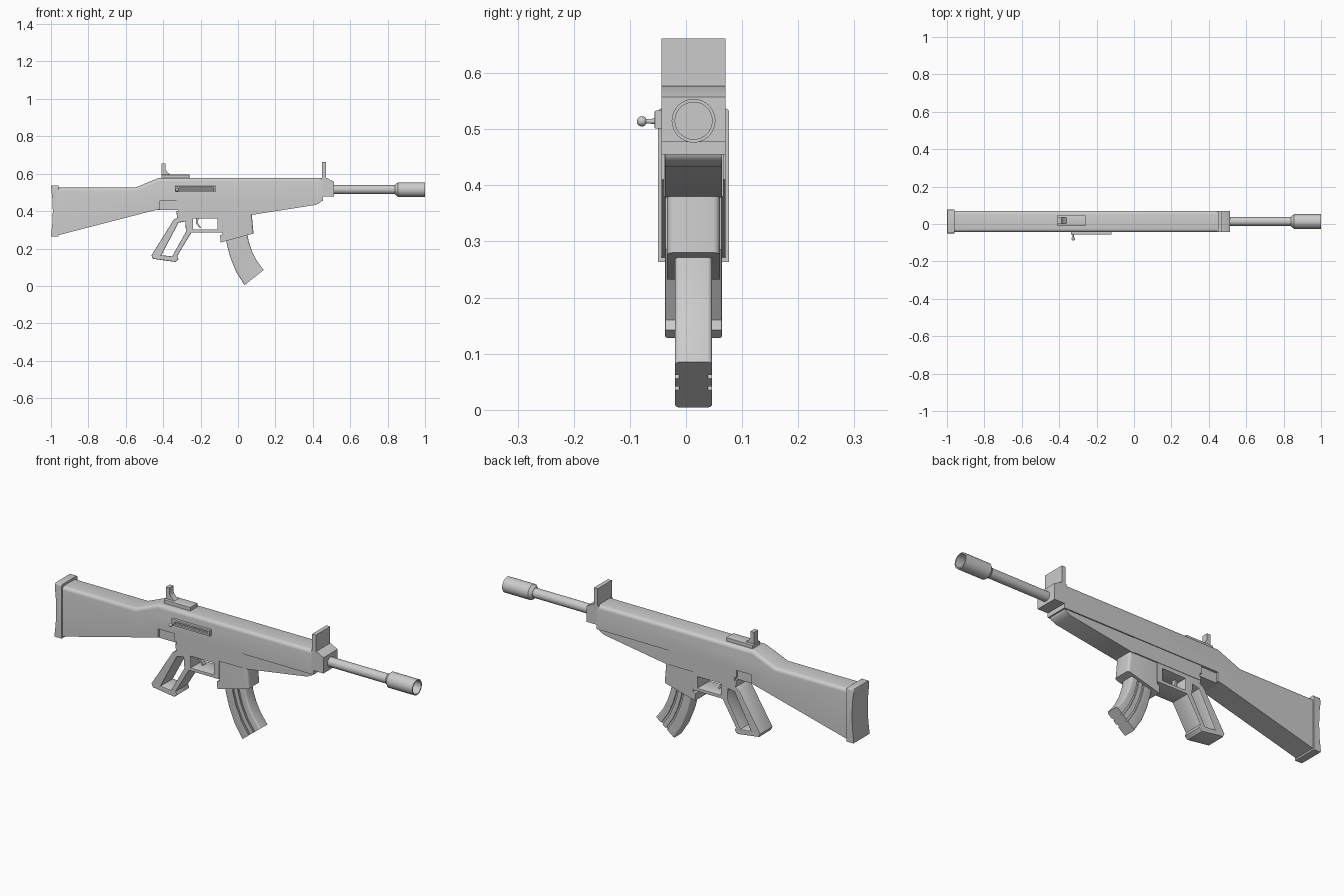
import bpy, bmesh, math
from mathutils import Vector

if "Cube" in bpy.data.objects:
    bpy.data.objects.remove(bpy.data.objects["Cube"])

CY = 0.0135   # centre plane of the body
AX = 0.515    # barrel axis height


def finish(ob):
    bpy.ops.object.select_all(action='DESELECT')
    ob.select_set(True)
    bpy.context.view_layer.objects.active = ob
    bpy.ops.object.shade_smooth_by_angle(angle=math.radians(35))
    return ob


def from_bm(name, bm):
    bmesh.ops.recalc_face_normals(bm, faces=bm.faces)
    me = bpy.data.meshes.new(name)
    bm.to_mesh(me)
    bm.free()
    ob = bpy.data.objects.new(name, me)
    bpy.context.collection.objects.link(ob)
    return finish(ob)


def prism(name, pts, half, bevel=0.0, pick=None, cy=CY, seg=3):
    """Side profile (x, z) extruded across y; bevels picked edges."""
    bm = bmesh.new()
    a = [bm.verts.new((x, cy - half, z)) for x, z in pts]
    b = [bm.verts.new((x, cy + half, z)) for x, z in pts]
    bm.faces.new(a)
    bm.faces.new(b[::-1])
    n = len(pts)
    for i in range(n):
        j = (i + 1) % n
        bm.faces.new((a[i], b[i], b[j], a[j]))
    bmesh.ops.recalc_face_normals(bm, faces=bm.faces)
    if bevel:
        edges = [e for e in bm.edges if pick is None or pick(e.verts[0].co, e.verts[1].co)]
        bmesh.ops.bevel(bm, geom=edges, offset=bevel, segments=seg, profile=0.5,
                        affect='EDGES', clamp_overlap=True)
    return from_bm(name, bm)


def frame(name, loops, half, bevel, cy=CY):
    """Side profile with holes, made from a filled flat curve."""
    cu = bpy.data.curves.new(name, 'CURVE')
    cu.dimensions = '2D'
    cu.fill_mode = 'BOTH'
    cu.extrude = half - bevel
    cu.bevel_depth = bevel
    cu.bevel_resolution = 1
    cu.offset = -bevel
    for pts in loops:
        s = cu.splines.new('POLY')
        s.points.add(len(pts) - 1)
        for p, (x, z) in zip(s.points, pts):
            p.co = (x, z, 0, 1)
        s.use_cyclic_u = True
    tmp = bpy.data.objects.new(name + "_curve", cu)
    bpy.context.collection.objects.link(tmp)
    dg = bpy.context.evaluated_depsgraph_get()
    me = bpy.data.meshes.new_from_object(tmp.evaluated_get(dg))
    bpy.data.objects.remove(tmp)
    for v in me.vertices:
        x, z, d = v.co
        v.co = (x, cy - d, z)
    ob = bpy.data.objects.new(name, me)
    bpy.context.collection.objects.link(ob)
    return finish(ob)


def lathe(name, profile, origin, axis, steps=32):
    """(distance, radius) profile turned around an axis."""
    bm = bmesh.new()
    axis = Vector(axis)
    side = axis.cross(Vector((0, 0, 1))).normalized()
    vs = [bm.verts.new(Vector(origin) + axis * d + side * r) for d, r in profile]
    es = [bm.edges.new(p) for p in zip(vs, vs[1:])]
    bmesh.ops.spin(bm, geom=vs + es, cent=origin, axis=axis,
                   angle=math.tau, steps=steps, use_merge=True)
    bmesh.ops.remove_doubles(bm, verts=bm.verts, dist=1e-5)
    return from_bm(name, bm)


def rect(x0, x1, z0, z1):
    return [(x0, z0), (x1, z0), (x1, z1), (x0, z1)]


def top_rim(p, q):
    return abs(p.y - q.y) < 1e-5 and p.z > 0.5 and q.z > 0.5


# Stock and upper body
prism("upper_body", [(-.965, .27), (-.965, .525), (-.55, .525), (-.425, .577), (.455, .577),
                     (.455, .455), (-.42, .455), (-.42, .41), (-.455, .402)],
      .057, .018, top_rim, seg=4)
prism("butt_pad", [(-.96, .263), (-.998, .263), (-1, .27), (-.993, .33), (-.99, .4), (-.993, .47),
                   (-1, .53), (-.998, .537), (-.96, .537)], .0635, .007, top_rim)

# Front block and front sight
prism("front_block", [(.445, .477), (.512, .477), (.512, .557), (.475, .577), (.445, .577)], .057)
prism("front_sight", rect(.449, .47, .57, .662), .057)

# Handguard
prism("handguard", [(.05, .47), (.05, .378), (.075, .38), (.415, .433), (.44, .445), (.447, .455),
                    (.447, .485)], .051)

# Lower receiver with recessed rear filler
prism("lower_receiver", [(-.33, .46), (.055, .46), (.055, .38), (-.32, .38), (-.32, .415),
                         (-.33, .415)], .053)
prism("receiver_filler", rect(-.43, -.31, .405, .46), .045)

# Open grip and trigger guard
frame("grip_and_guard", [
    [(-.33, .4), (-.08, .4), (-.08, .285), (-.25, .285), (-.325, .16), (-.318, .142), (-.335, .128),
     (-.455, .145), (-.463, .163), (-.345, .352), (-.325, .365)],
    [(-.318, .338), (-.282, .345), (-.278, .29), (-.352, .158), (-.41, .164)],
    rect(-.24, -.11, .302, .36)], .051, .004)
prism("trigger", [(-.225, .37), (-.212, .37), (-.213, .335), (-.197, .312), (-.203, .308),
                  (-.224, .332)], .01)

# Magazine well
prism("magazine_well", [(-.082, .4), (-.082, .277), (-.096, .27), (-.093, .232), (.083, .28),
                        (.072, .4)], .047, .012,
      lambda p, q: abs(p.y - q.y) < 1e-5 and p.x > .07 and q.x > .07)

# Curved magazine: core plus raised ribs with grooves between
REAR = [(-.068, .27), (-.058, .215), (-.042, .155), (-.01, .075), (.035, .004)]
FRONT = [(.047, .29), (.058, .235), (.075, .185), (.1, .135), (.137, .085)]


def mag_strip(t0, t1):
    def row(t):
        return [(r[0] + (f[0] - r[0]) * t, r[1] + (f[1] - r[1]) * t) for r, f in zip(REAR, FRONT)]
    return row(t0) + row(t1)[::-1]


prism("magazine_core", mag_strip(.02, .98), .026)
for i, (t0, t1) in enumerate([(0, .38), (.46, .64), (.72, 1)]):
    outer = {0: REAR, 2: FRONT}.get(i)

    def on_outer(p, q):
        return outer and abs(p.y - q.y) < 1e-5 and all(
            any(math.hypot(v.x - x, v.z - z) < 1e-4 for x, z in outer) for v in (p, q))
    prism(f"magazine_rib_{i + 1}", mag_strip(t0, t1), .033, .008 if outer else 0, on_outer)

# Rear sight
frame("rear_sight_base", [rect(-.41, -.26, .57, .595), rect(-.365, -.275, .582, .59)][:1], .03, .003,
      cy=.018)
prism("rear_sight_leaf", [(-.408, .59), (-.408, .655), (-.388, .655), (-.388, .625), (-.38, .61),
                          (-.36, .595), (-.36, .59)], .016, cy=.018)

# Side slot with bolt handle
frame("bolt_slot", [rect(-.337, -.12, .501, .533), rect(-.315, -.13, .511, .523)], .008, .002, cy=-.048)
prism("bolt_rail", rect(-.32, -.125, .514, .52), .006, cy=-.046)
lathe("bolt_handle", [(0, 0), (0, .006), (.02, .004), (.028, .004)] +
      [(.0325 - .0092 * math.cos(a), .0092 * math.sin(a)) for a in
       [math.pi * k / 10 for k in range(2, 11)]], (-.325, -.046, .514), (0, -1, 0), 20)

# Barrel and muzzle
lathe("barrel", [(0, 0), (0, .024), (.37, .024), (.37, 0)], (.5, CY, AX), (1, 0, 0))
lathe("muzzle", [(0, 0), (0, .026), (.015, .039), (.16, .039), (.16, .033), (.06, .033), (.06, 0)],
      (.84, CY, AX), (1, 0, 0))
